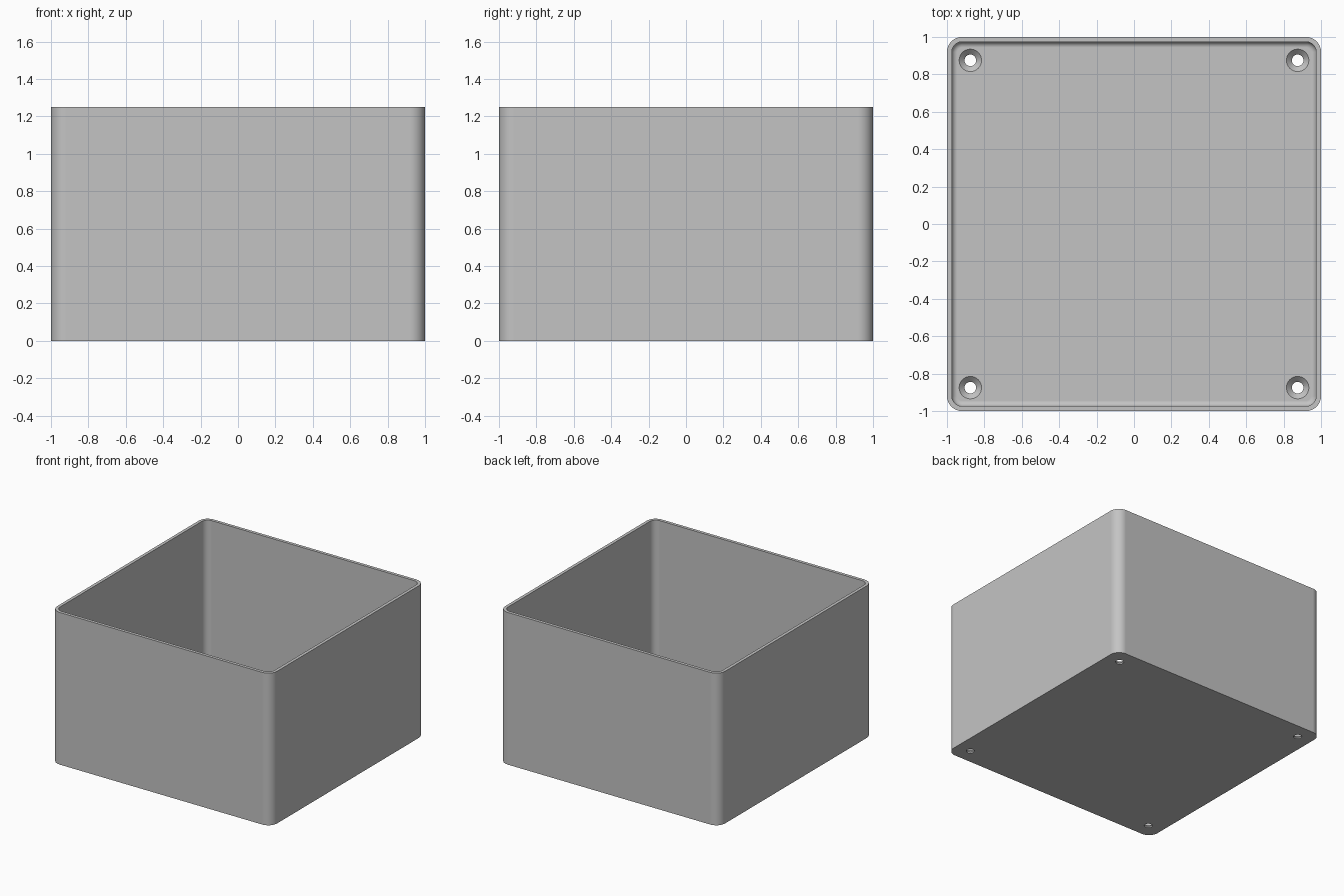
import bpy, bmesh
from math import pi, cos, sin

HEIGHT, WALL, FLOOR = 1.25, 0.026, 0.04
CORNER, FILLET, STEPS = 0.08, 0.03, 8
HOLE_POS, HOLE_R, SINK_R = 0.875, 0.031, 0.06

cube = bpy.data.objects.get("Cube")
if cube:
    bpy.data.objects.remove(cube, do_unlink=True)

grey = bpy.data.materials.new("light grey plastic")
grey.use_nodes = True
grey.diffuse_color = (0.55, 0.55, 0.55, 1)
grey.node_tree.nodes["Principled BSDF"].inputs["Base Color"].default_value = grey.diffuse_color


def rounded_square(inset, z):
    """Square loop with rounded corners, set in from the outer wall."""
    r, c = CORNER - inset, 1 - CORNER
    points = []
    for q, (sx, sy) in enumerate(((1, 1), (-1, 1), (-1, -1), (1, -1))):
        for i in range(STEPS + 1):
            a = (q + i / STEPS) * pi / 2
            points.append((sx * c + r * cos(a), sy * c + r * sin(a), z))
    return points


def circle(x, y, r, z, n=32):
    return [(x + r * cos(2 * pi * i / n), y + r * sin(2 * pi * i / n), z) for i in range(n)]


def loft(name, loops):
    """Closed solid skinned through a list of equal loops."""
    bm = bmesh.new()
    rings = [[bm.verts.new(p) for p in loop] for loop in loops]
    for a, b in zip(rings, rings[1:]):
        for i in range(len(a)):
            j = (i + 1) % len(a)
            bm.faces.new((a[i], a[j], b[j], b[i]))
    bm.faces.new(rings[0][::-1])
    bm.faces.new(rings[-1])
    bmesh.ops.recalc_face_normals(bm, faces=bm.faces)
    mesh = bpy.data.meshes.new(name)
    bm.to_mesh(mesh)
    bm.free()
    mesh.materials.append(grey)
    obj = bpy.data.objects.new(name, mesh)
    bpy.context.collection.objects.link(obj)
    return obj


# Open box: outer wall, rim, inner wall, fillet down to the floor
loops = [rounded_square(0, 0), rounded_square(0, HEIGHT), rounded_square(WALL, HEIGHT)]
for i in range(STEPS + 1):
    a = i / STEPS * pi / 2
    loops.append(rounded_square(WALL + FILLET * (1 - cos(a)), FLOOR + FILLET * (1 - sin(a))))
box = loft("open_box", loops)
bpy.ops.object.select_all(action="DESELECT")
box.select_set(True)
bpy.context.view_layer.objects.active = box

# Countersunk screw holes in the four floor corners
depth = SINK_R - HOLE_R
for x in (-HOLE_POS, HOLE_POS):
    for y in (-HOLE_POS, HOLE_POS):
        cutter = loft("screw_hole_cutter", [
            circle(x, y, HOLE_R, -0.1), circle(x, y, HOLE_R, FLOOR - depth),
            circle(x, y, SINK_R, FLOOR), circle(x, y, SINK_R, FLOOR + 0.1)])
        cutter.hide_render = True
        cut = box.modifiers.new("screw_hole", "BOOLEAN")
        cut.operation, cut.solver, cut.object = "DIFFERENCE", "EXACT", cutter
        bpy.ops.object.modifier_apply(modifier=cut.name)
        bpy.data.objects.remove(cutter, do_unlink=True)

# Smooth rounded corners with crisp rims and flat panels
bpy.ops.object.shade_smooth_by_angle(angle=pi / 6)
flatten = box.modifiers.new("flat_panels", "WEIGHTED_NORMAL")
flatten.keep_sharp = True
